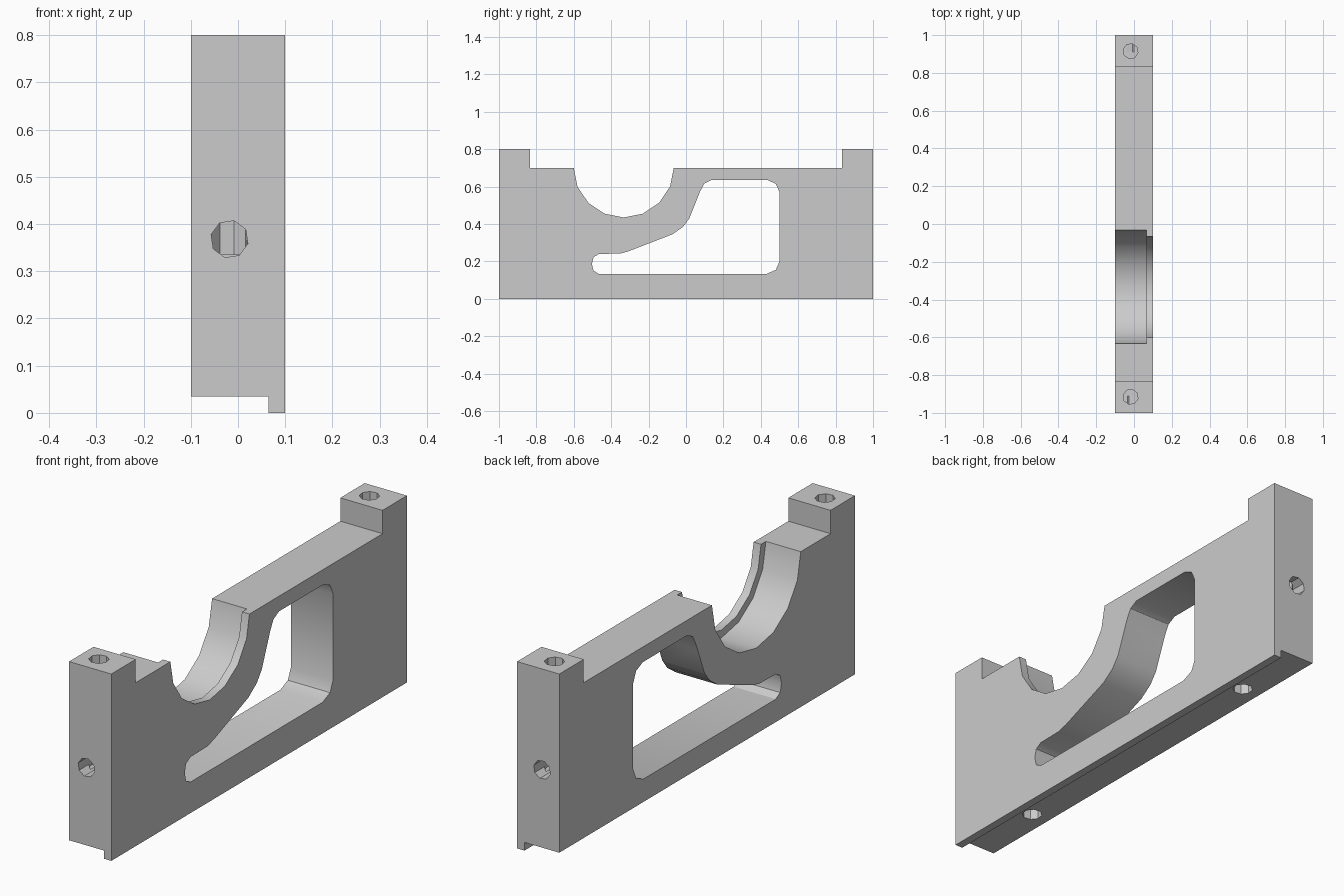
import bpy, bmesh
from math import radians, sin, cos
from mathutils import Matrix, Vector

default = bpy.data.objects.get("Cube")
if default:
    bpy.data.objects.remove(default, do_unlink=True)

grey = bpy.data.materials.new("machined grey")
grey.use_nodes = True
grey.diffuse_color = (0.6, 0.6, 0.6, 1)
grey.node_tree.nodes["Principled BSDF"].inputs["Base Color"].default_value = (0.6, 0.6, 0.6, 1)


def finish(name, bm):
    bmesh.ops.recalc_face_normals(bm, faces=bm.faces)
    mesh = bpy.data.meshes.new(name)
    bm.to_mesh(mesh)
    bm.free()
    mesh.materials.append(grey)
    obj = bpy.data.objects.new(name, mesh)
    bpy.context.collection.objects.link(obj)
    return obj


def prism(name, profile, x0, x1):
    """Extrude a (y, z) profile along x."""
    bm = bmesh.new()
    face = bm.faces.new([bm.verts.new((x0, y, z)) for y, z in profile])
    new = bmesh.ops.extrude_face_region(bm, geom=[face])["geom"]
    verts = [v for v in new if isinstance(v, bmesh.types.BMVert)]
    bmesh.ops.translate(bm, verts=verts, vec=(x1 - x0, 0, 0))
    return finish(name, bm)


def circle(y, z, r, sides):
    step = radians(360 / sides)
    return [(y + r * cos(i * step), z + r * sin(i * step)) for i in range(sides)]


def drill(name, start, end, r=0.04):
    """Eight-sided hole cutter between two points."""
    a, b = Vector(start), Vector(end)
    turn = (b - a).to_track_quat('Z', 'Y').to_matrix().to_4x4()
    bm = bmesh.new()
    bmesh.ops.create_cone(bm, cap_ends=True, segments=8, radius1=r, radius2=r,
                          depth=(b - a).length,
                          matrix=Matrix.Translation((a + b) / 2) @ turn
                          @ Matrix.Rotation(radians(14), 4, 'Z'))
    return finish(name, bm)


# Plate with a raised lug at each end
half = [(1, 0), (1, 0.8), (0.835, 0.8), (0.835, 0.7)]
bracket = prism("bracket_plate", half + [(-y, z) for y, z in reversed(half)], -0.1, 0.1)

# Rebate under the plate, leaving a lip on one side
cutters = [prism("rebate", [(-1.1, -0.1), (1.1, -0.1), (1.1, 0.035), (-1.1, 0.035)], -0.2, 0.065)]

# Half-round bearing seat with a narrower shoulder
cutters.append(prism("shoulder_arc", circle(-0.333, 0.703, 0.268, 16), -0.2, 0.2))
cutters.append(prism("seat_arc", circle(-0.333, 0.703, 0.301, 16), -0.2, 0.065))

# Curved window
window = [(-0.465, 0.133), (0.43, 0.133), (0.48, 0.155), (0.5, 0.2),
          (0.5, 0.57), (0.48, 0.615), (0.435, 0.635), (0.135, 0.635),
          (0.097, 0.615), (0.075, 0.573), (0.018, 0.43), (-0.016, 0.385),
          (-0.072, 0.345), (-0.305, 0.255), (-0.35, 0.242), (-0.465, 0.24),
          (-0.494, 0.223), (-0.503, 0.186), (-0.494, 0.15)]
cutters.append(prism("window", window, -0.2, 0.2))

# Bolt holes in the lugs, ends and underside
hx = -0.018
for s in (-1, 1):
    cutters.append(drill("lug_hole", (hx, s * 0.915, 0.9), (hx, s * 0.915, 0.335)))
    cutters.append(drill("end_hole", (hx, s * 1.1, 0.368), (hx, s * 0.91, 0.368)))
    cutters.append(drill("base_hole", (hx, s * 0.66, -0.1), (hx, s * 0.66, 0.23)))

bpy.context.view_layer.objects.active = bracket
for cutter in cutters:
    mod = bracket.modifiers.new(cutter.name, 'BOOLEAN')
    mod.operation = 'DIFFERENCE'
    mod.solver = 'EXACT'
    mod.object = cutter
    bpy.ops.object.modifier_apply(modifier=mod.name)
    bpy.data.objects.remove(cutter, do_unlink=True)

# Smooth the curved walls, keep machined edges sharp
bpy.ops.object.select_all(action='DESELECT')
bracket.select_set(True)
bpy.ops.object.shade_smooth_by_angle(angle=radians(30))
